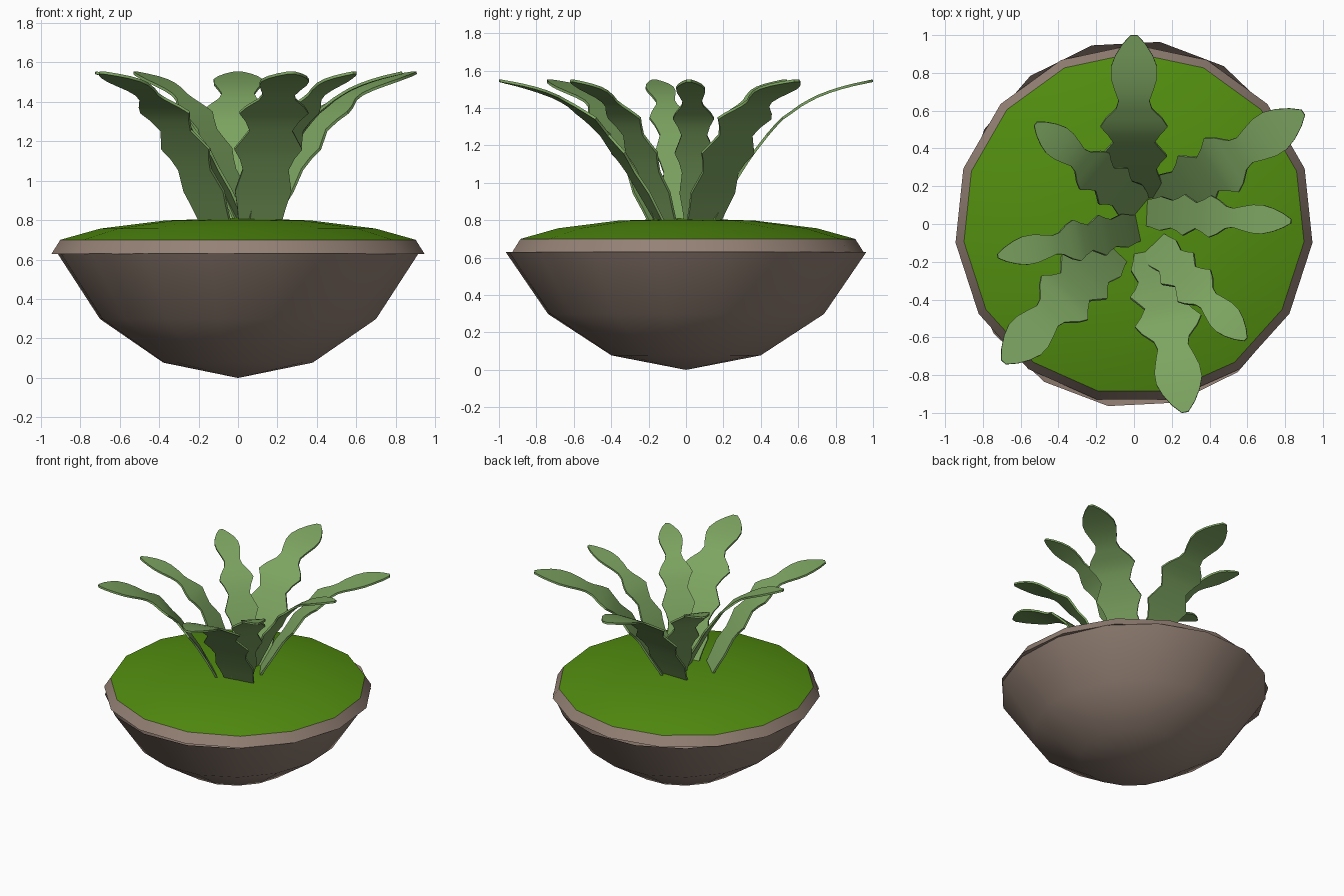
import bpy
import bmesh
import math
from mathutils import Vector

cube = bpy.data.objects.get("Cube")
if cube:
    bpy.data.objects.remove(cube, do_unlink=True)


def make_material(name, rgb):
    mat = bpy.data.materials.new(name)
    mat.use_nodes = True
    color = (*rgb, 1.0)
    mat.diffuse_color = color
    bsdf = mat.node_tree.nodes["Principled BSDF"]
    bsdf.inputs["Base Color"].default_value = color
    bsdf.inputs["Roughness"].default_value = 0.8
    return mat


def add_object(name, bm, mat, angle):
    bmesh.ops.recalc_face_normals(bm, faces=bm.faces)
    mesh = bpy.data.meshes.new(name)
    bm.to_mesh(mesh)
    bm.free()
    mesh.materials.append(mat)
    obj = bpy.data.objects.new(name, mesh)
    bpy.context.collection.objects.link(obj)
    bpy.ops.object.select_all(action="DESELECT")
    obj.select_set(True)
    bpy.context.view_layer.objects.active = obj
    bpy.ops.object.shade_smooth_by_angle(angle=math.radians(angle))


def lathe(name, profile, sides, start, mat, angle, y_scale=1.0, capped=True):
    """Turn (radius, height) points into a faceted body."""
    bm = bmesh.new()
    rings = []
    for radius, z in profile:
        if radius == 0:
            rings.append([bm.verts.new((0, 0, z))] * sides)
            continue
        ring = []
        for i in range(sides):
            a = math.radians(start) + math.tau * i / sides
            ring.append(bm.verts.new((radius * math.cos(a), radius * y_scale * math.sin(a), z)))
        rings.append(ring)
    for low, high in zip(rings, rings[1:]):
        for i in range(sides):
            j = (i + 1) % sides
            corners = dict.fromkeys((low[i], low[j], high[j], high[i]))
            bm.faces.new(list(corners))
    for ring, (radius, z) in ((rings[0], profile[0]), (rings[-1], profile[-1])):
        if capped and radius > 0:
            bm.faces.new(ring)
    add_object(name, bm, mat, angle)


stone = make_material("brown clay", (0.30, 0.222, 0.18))
moss = make_material("moss green", (0.085, 0.27, 0.005))
foliage = make_material("leaf green", (0.205, 0.375, 0.12))

# Bowl: lower part of a coarse sphere, open at the top
bowl = [(math.sin(a), 1.02 * (1 - math.cos(a))) for a in (math.pi / 8 * k for k in range(4))]
lathe("bowl", bowl, 16, 81.5, stone, 50, 1.055, capped=False)

# Rim and mounded soil
lathe("rim", [(0.95, 0.629), (0.905, 0.70)], 15, 90, stone, 30)
lathe("soil", [(0.90, 0.66), (0.905, 0.70), (0.70, 0.757), (0.37, 0.798), (0, 0.81)],
      15, 90, moss, 40)

# Leaf stations: fraction outward, height, half width
STATIONS = [
    (0.00, 0.79, 0.11), (0.05, 0.87, 0.125), (0.10, 0.95, 0.145), (0.18, 1.06, 0.118),
    (0.22, 1.115, 0.14), (0.26, 1.165, 0.175), (0.305, 1.215, 0.14), (0.345, 1.26, 0.11),
    (0.395, 1.31, 0.14), (0.44, 1.35, 0.178), (0.49, 1.38, 0.15), (0.55, 1.418, 0.095),
    (0.60, 1.443, 0.082), (0.655, 1.468, 0.10), (0.735, 1.495, 0.122), (0.805, 1.514, 0.123),
    (0.875, 1.53, 0.10), (0.945, 1.543, 0.062), (1.00, 1.553, 0.018),
]


def add_leaf(name, base, tip, width):
    """Flat scalloped blade arching from base to tip."""
    base, tip = Vector(base), Vector(tip)
    side = (tip - base).normalized().orthogonal()
    bm = bmesh.new()
    rows = []
    for s, z, half in STATIONS:
        c = base.lerp(tip, s)
        edges = [c + side * half * width * k for k in (-1, 1)]
        rows.append([bm.verts.new((p.x, p.y, z)) for p in edges])
    for a, b in zip(rows, rows[1:]):
        bm.faces.new((a[0], a[1], b[1], b[0]))
    bmesh.ops.recalc_face_normals(bm, faces=bm.faces)
    bmesh.ops.solidify(bm, geom=bm.faces[:], thickness=0.014)
    add_object(name, bm, foliage, 50)


# Leaves fanned around the centre
LEAVES = {
    "back_leaf": ((0.0, 0.13), (0.0, 0.998), 1.0),
    "back_left_leaf": ((0.12, 0.09), (0.895, 0.59), 0.95),
    "left_leaf": ((0.06, 0.06), (0.83, 0.015), 0.62),
    "front_left_leaf": ((0.10, -0.10), (0.59, -0.61), 0.68),
    "front_leaf": ((0.11, -0.13), (0.27, -0.995), 1.0),
    "front_right_leaf": ((-0.11, -0.12), (-0.69, -0.73), 0.95),
    "right_leaf": ((0.03, -0.02), (-0.72, -0.17), 0.62),
    "back_right_leaf": ((0.04, 0.08), (-0.52, 0.53), 0.70),
}
for leaf_name, (leaf_base, leaf_tip, leaf_width) in LEAVES.items():
    add_leaf(leaf_name, leaf_base, leaf_tip, leaf_width)
